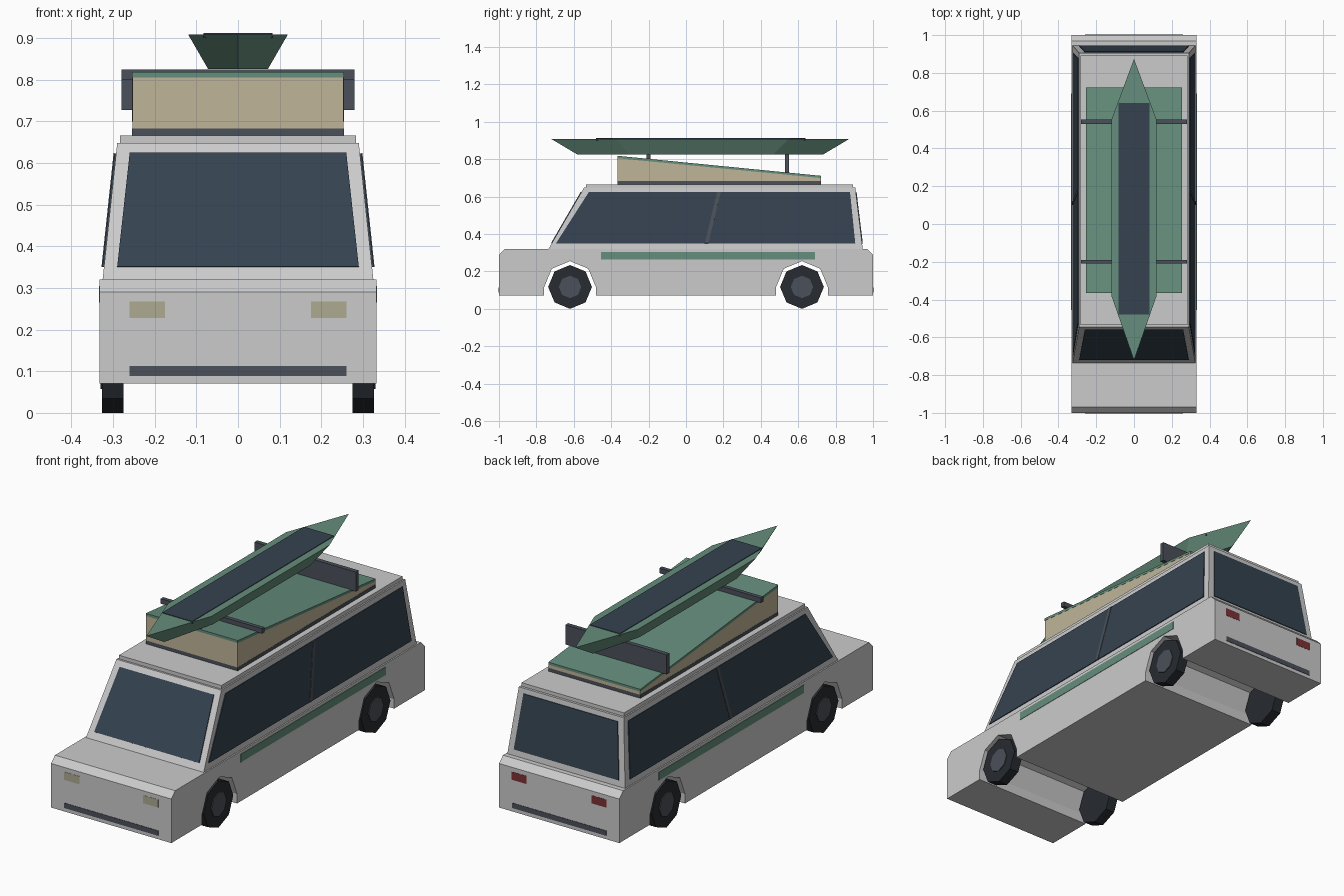
import bpy, bmesh, math
from mathutils import Vector

if "Cube" in bpy.data.objects:
    bpy.data.objects.remove(bpy.data.objects["Cube"])


def material(name, r, g, b):
    m = bpy.data.materials.new(name)
    m.diffuse_color = (r, g, b, 1)
    m.use_nodes = True
    m.node_tree.nodes["Principled BSDF"].inputs["Base Color"].default_value = m.diffuse_color
    return m


GREEN = material("green", .13, .27, .20)
GLASS = material("glass", .035, .055, .08)
DARK = material("dark_trim", .07, .08, .10)
TYRE = material("tyre", .02, .024, .03)
TAN = material("tan_canvas", .53, .46, .32)
LAMP = material("lamp", .42, .40, .28)
RED = material("tail_red", .20, .03, .035)


def loft(name, a, b, mat=None):
    """Solid between two matching loops of points."""
    bm = bmesh.new()
    va, vb = [bm.verts.new(p) for p in a], [bm.verts.new(p) for p in b]
    n = len(va)
    bm.faces.new(va[::-1])
    bm.faces.new(vb)
    for i in range(n):
        j = (i + 1) % n
        bm.faces.new((va[i], va[j], vb[j], vb[i]))
    bmesh.ops.recalc_face_normals(bm, faces=bm.faces[:])
    me = bpy.data.meshes.new(name)
    bm.to_mesh(me)
    bm.free()
    ob = bpy.data.objects.new(name, me)
    bpy.context.collection.objects.link(ob)
    if mat:
        me.materials.append(mat)
    return ob


def profile(name, yz, x0, x1, mat=None):
    """Side profile extruded across x."""
    return loft(name, [(x0, y, z) for y, z in yz], [(x1, y, z) for y, z in yz], mat)


def rect(x, y0, y1, z):
    return [(-x, y0, z), (x, y0, z), (x, y1, z), (-x, y1, z)]


def box(name, x0, x1, y0, y1, z0, z1, mat=None):
    return profile(name, [(y0, z0), (y1, z0), (y1, z1), (y0, z1)], x0, x1, mat)


def panel(name, pts, out, mat, t=.004):
    """Thin plate lying on a sloped face, raised towards 'out'."""
    p = [Vector(q) for q in pts]
    n = (p[1] - p[0]).cross(p[2] - p[0]).normalized()
    if n.dot(Vector(out)) < 0:
        n = -n
    return loft(name, [q - n * t for q in p], [q + n * t for q in p], mat)


def octagon(y, z, r):
    return [(y + r * math.cos(math.pi * i / 4), z + r * math.sin(math.pi * i / 4)) for i in range(8)]


# Lower body with open wheel arches
AXLES, AXLE_Z = (-.62, .62), .117
outline = [(-1, .07)]
for y in AXLES:
    arch = octagon(y, AXLE_Z, .138)[:5][::-1]
    outline += [(y - .138, .07)] + arch + [(y + .138, .07)]
outline += [(1, .07), (1, .29), (.97, .32), (-.97, .32), (-1, .29)]
profile("lower_body", outline, -.332, .332)

# Cabin and roof
loft("cabin", rect(.325, -.735, .945, .32), rect(.29, -.545, .905, .648))
box("roof_panel", -.283, .283, -.535, .893, .648, .666)


# Cabin face positions by height
def mix(a, b, z):
    return a + (b - a) * (z - .32) / .328


LO, HI = .35, .623

# Windscreen and rear window
for name, yb, yt, d in (("windscreen", -.735, -.545, -1), ("rear_window", .945, .905, 1)):
    pts = [(x, mix(yb, yt, z), z) for x, z in ((-.29, LO), (.29, LO), (.26, HI), (-.26, HI))]
    panel(name, pts, (0, d, 0), GLASS)

for s, side in ((-1, "left"), (1, "right")):
    # Side windows and slanted pillar
    def on_side(yz):
        return [(s * mix(.325, .29, z), y, z) for y, z in yz]
    panel(side + "_window", on_side([(-.695, LO), (.905, LO), (.877, HI), (-.52, HI)]), (s, 0, 0), GLASS)
    panel(side + "_pillar", on_side([(.10, LO), (.12, LO), (.186, HI), (.166, HI)]), (s, 0, 0), DARK, .006)
    # Side stripe
    box(side + "_stripe", s * .325, s * .334, -.455, .69, .265, .305, GREEN)
    # Lamps
    box(side + "_headlight", s * .175, s * .26, -1.001, -.99, .228, .268, LAMP)
    box(side + "_tail_light", s * .18, s * .262, .99, 1.001, .228, .268, RED)
    # Wheels
    for y, end in zip(AXLES, ("front", "rear")):
        profile(f"{end}_{side}_wheel", octagon(y, AXLE_Z, .117), s * .275, s * .326, TYRE)
        profile(f"{end}_{side}_hub", octagon(y, AXLE_Z, .06), s * .3, s * .33, DARK)

# Bumper strips
box("front_bumper_strip", -.26, .26, -1.002, -.99, .088, .113, DARK)
box("rear_bumper_strip", -.26, .26, .99, 1.002, .088, .113, DARK)

# Wedge roof tent
Y0, Y1 = -.365, .723
box("tent_base", -.254, .254, Y0, Y1, .666, .683, DARK)
profile("tent_wall", [(Y0, .683), (Y1, .683), (Y1, .699), (Y0, .805)], -.253, .253, TAN)
profile("tent_lid", [(Y0, .805), (Y1, .699), (Y1, .711), (Y0, .818)], -.254, .254, GREEN)

# Cross bars carrying the boat
box("front_cross_bar", -.28, .28, -.21, -.19, .80, .825, DARK)
box("rear_cross_bar", -.28, .28, .53, .552, .727, .825, DARK)


# Boat hull and deck inset
def hull(fx, fy, z):
    pts = ((0, -.798), (.12, -.455), (.12, .475), (0, .798), (-.12, .475), (-.12, -.455))
    return [(x * fx, .076 + y * fy, z) for x, y in pts]


loft("boat_hull", hull(.6, .825, .826), hull(1, 1, .909), GREEN)
box("boat_deck", -.083, .083, -.48, .64, .90, .912, GLASS)
